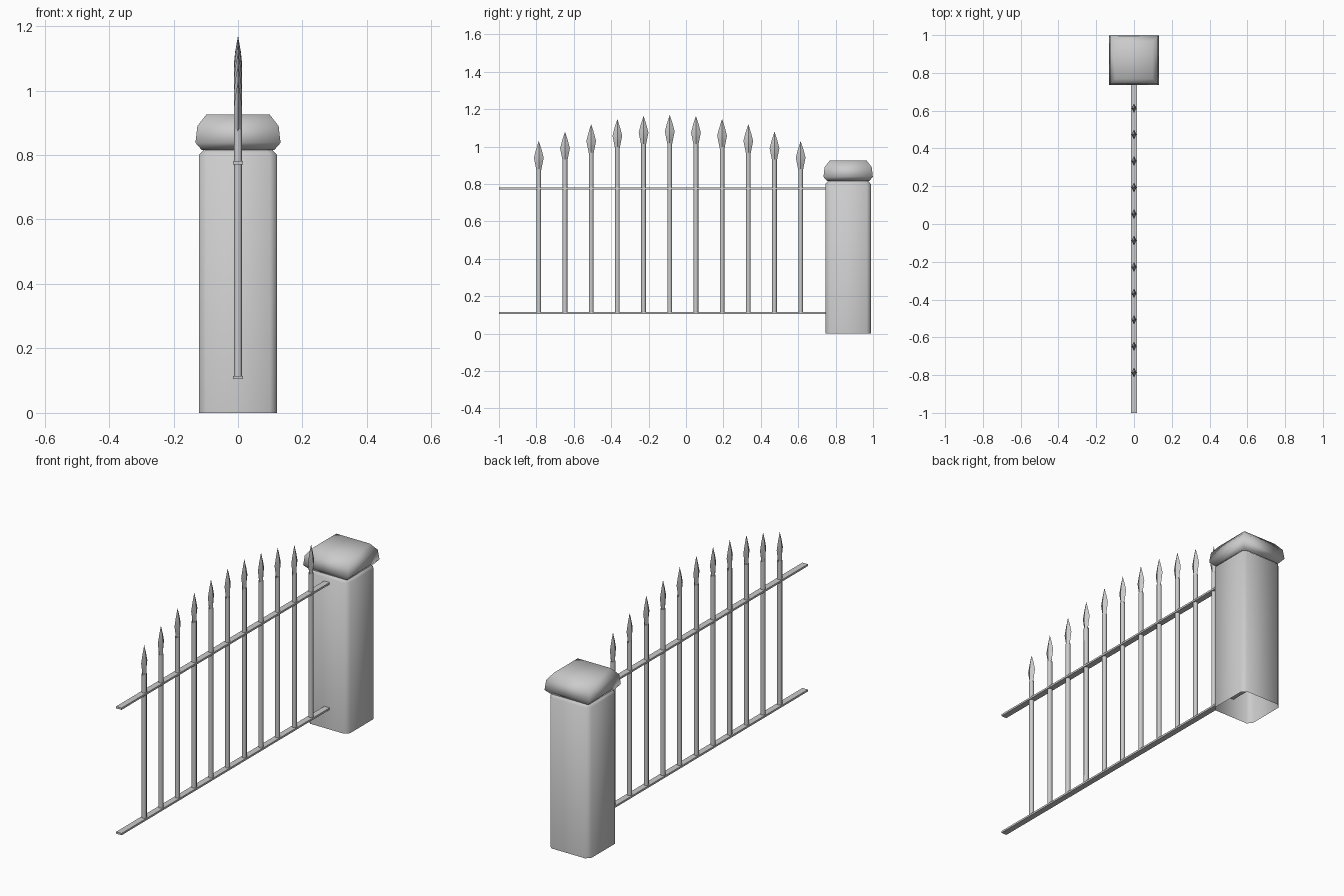
import bpy
import bmesh
import math

default = bpy.data.objects.get("Cube")
if default:
    bpy.data.objects.remove(default, do_unlink=True)

GREY = (0.6, 0.6, 0.6, 1.0)
mat = bpy.data.materials.new("plain grey")
mat.use_nodes = True
mat.diffuse_color = GREY
mat.node_tree.nodes["Principled BSDF"].inputs["Base Color"].default_value = GREY


def square(half, chamfer):
    """Outline of a square, with cut corners if chamfer is above zero."""
    if chamfer == 0:
        return [(half, -half), (half, half), (-half, half), (-half, -half)]
    c = half - chamfer
    return [(c, -half), (half, -c), (half, c), (c, half),
            (-c, half), (-half, c), (-half, -c), (-c, -half)]


def ring(rx, ry, sides):
    return [(rx * math.cos(2 * math.pi * i / sides),
             ry * math.sin(2 * math.pi * i / sides)) for i in range(sides)]


def loft(name, sections, location, bottom=True, top=True, tip=None, smooth=180):
    """Skin a stack of (z, outline) sections, ending in caps or a point."""
    bm = bmesh.new()
    loops = [[bm.verts.new((x, y, z)) for x, y in pts] for z, pts in sections]
    n = len(loops[0])
    for low, high in zip(loops, loops[1:]):
        for i in range(n):
            j = (i + 1) % n
            bm.faces.new((low[i], low[j], high[j], high[i]))
    if bottom:
        bm.faces.new(loops[0][::-1])
    if tip is not None:
        point = bm.verts.new((0, 0, tip))
        for i in range(n):
            bm.faces.new((loops[-1][i], loops[-1][(i + 1) % n], point))
    elif top:
        bm.faces.new(loops[-1])
    mesh = bpy.data.meshes.new(name)
    bm.to_mesh(mesh)
    bm.free()
    mesh.materials.append(mat)
    obj = bpy.data.objects.new(name, mesh)
    obj.location = location
    bpy.context.collection.objects.link(obj)
    bpy.ops.object.select_all(action='DESELECT')
    obj.select_set(True)
    bpy.context.view_layer.objects.active = obj
    if smooth:
        bpy.ops.object.shade_smooth_by_angle(angle=math.radians(smooth))
    return obj


# Pillar: hollow underneath, with chamfered corners and shoulder
PILLAR_Y = 0.867
loft("pillar", [(0, square(0.121, 0.022)), (0.8, square(0.121, 0.022)),
                (0.817, square(0.106, 0.018))], (0, PILLAR_Y, 0), bottom=False)

# Capstone: undercut below, sloped shoulders above
loft("pillar_cap", [(0.815, square(0.112, 0)), (0.838, square(0.132, 0)),
                    (0.89, square(0.126, 0)), (0.926, square(0.098, 0))],
     (0, PILLAR_Y, 0))

# Two flat rails running into the pillar
for name, z in (("lower_rail", 0.11), ("upper_rail", 0.776)):
    start, end, w, h = -1.0, 0.84, 0.016, 0.005
    outline = [(-w, start), (w, start), (w, end), (-w, end)]
    loft(name, [(-h, outline), (h, outline)], (0, 0, z), smooth=0)

# Upright bars with spearheads, their tops following an arch
COUNT, SPACING, MIDDLE = 11, 0.14, -0.087
HEAD = 0.16
for k in range(COUNT):
    offset = (k - COUNT // 2) * SPACING
    y = MIDDLE + offset
    base = 1.17 - 0.14 * (offset / 0.7) ** 2 - HEAD
    bar = ring(0.0125, 0.0125, 8)
    loft(f"bar_{k + 1}", [(0.11, bar), (base + 0.01, bar)], (0, y, 0), smooth=50)
    profile = [(0, 0.012, 0.012), (0.04, 0.013, 0.02),
               (0.07, 0.013, 0.026), (0.11, 0.009, 0.016)]
    loft(f"spearhead_{k + 1}", [(z, ring(rx, ry, 4)) for z, rx, ry in profile],
         (0, y, base), tip=HEAD, smooth=40)
